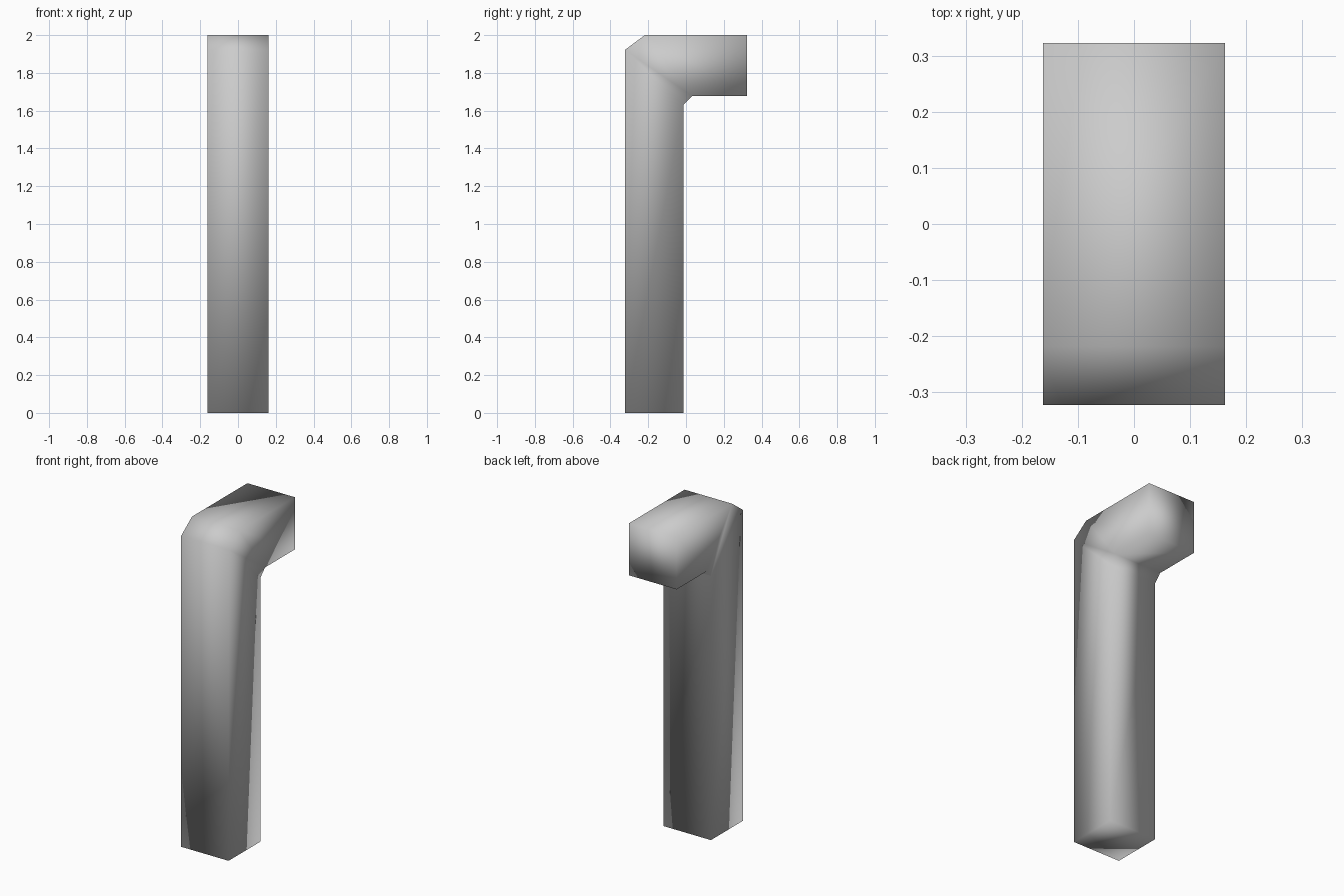
import bpy, bmesh

if "Cube" in bpy.data.objects:
    bpy.data.objects.remove(bpy.data.objects["Cube"])

HALF_WIDTH = 0.162

# Cross-sections along the bent bar: (outer y, z) and (inner y, z)
sections = [
    ((-0.323, 0.0), (-0.012, 0.0)),
    ((-0.323, 1.922), (-0.012, 1.632)),
    ((-0.218, 2.0), (0.033, 1.677)),
    ((0.323, 2.0), (0.323, 1.677)),
]

bm = bmesh.new()
rings = []
for outer, inner in sections:
    corners = [(-HALF_WIDTH, *outer), (HALF_WIDTH, *outer),
               (HALF_WIDTH, *inner), (-HALF_WIDTH, *inner)]
    rings.append([bm.verts.new(c) for c in corners])

# Sides of the bar, then its two end caps
for a, b in zip(rings, rings[1:]):
    for i in range(4):
        j = (i + 1) % 4
        bm.faces.new((a[i], a[j], b[j], b[i]))
bm.faces.new(rings[0])
bm.faces.new(rings[-1])
bmesh.ops.recalc_face_normals(bm, faces=bm.faces)

# Soft shading runs across every edge
for face in bm.faces:
    face.smooth = True

mesh = bpy.data.meshes.new("bent_bar")
bm.to_mesh(mesh)
bm.free()

grey = bpy.data.materials.new("plain grey")
grey.diffuse_color = (0.6, 0.6, 0.6, 1)
grey.use_nodes = True
grey.node_tree.nodes["Principled BSDF"].inputs["Base Color"].default_value = grey.diffuse_color
mesh.materials.append(grey)

bar = bpy.data.objects.new("bent_bar", mesh)
bpy.context.collection.objects.link(bar)
